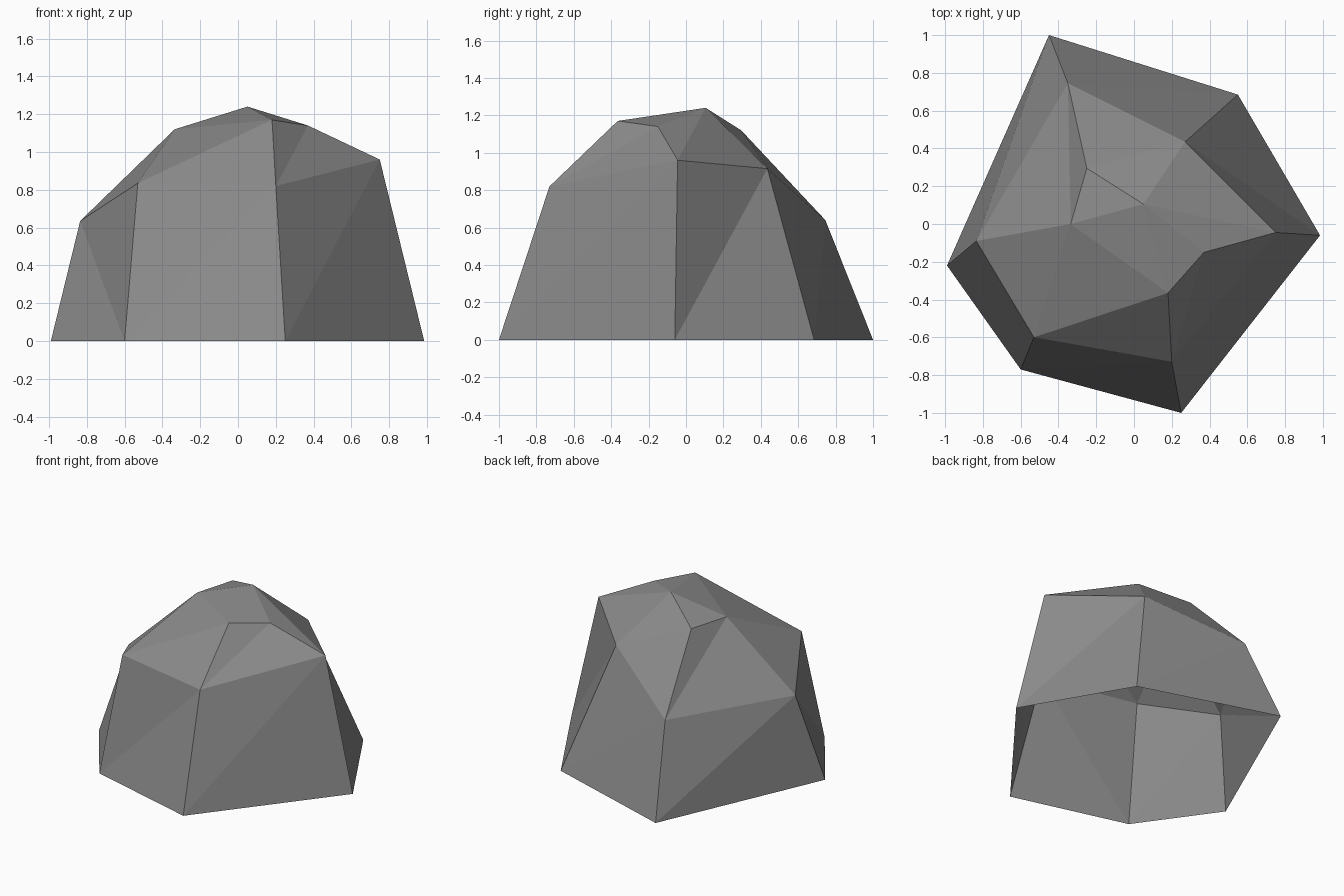
import bpy, bmesh

if "Cube" in bpy.data.objects:
    bpy.data.objects.remove(bpy.data.objects["Cube"])

# One flat stone colour
stone = bpy.data.materials.new("stone_grey")
stone.diffuse_color = (0.26, 0.26, 0.26, 1)
stone.use_nodes = True
stone.node_tree.nodes["Principled BSDF"].inputs["Base Color"].default_value = stone.diffuse_color

# Irregular six-sided rock: ground ring, shoulder ring and crown points,
# both rings counter-clockwise seen from above
ground = [(.25, -1, 0), (.985, -.06, 0), (.55, .685, 0),
          (-.45, 1, 0), (-.99, -.22, 0), (-.6, -.77, 0)]
shoulder = [(.2, -.73, .82), (.75, -.045, .96), (.27, .435, .915),
            (-.35, .745, .64), (-.835, -.09, .635), (-.53, -.6, .835)]
crown = [(-.25, .295, 1.12), (.05, .105, 1.24), (.37, -.15, 1.14),
         (.18, -.365, 1.17), (-.335, 0, 1.12)]

bm = bmesh.new()
g, s, c = ([bm.verts.new(p) for p in ring] for ring in (ground, shoulder, crown))

# Side walls, each split by a diagonal (the left one creases the other way)
for i in range(6):
    j = (i + 1) % 6
    if i == 4:
        tris = (g[i], g[j], s[i]), (g[j], s[j], s[i])
    else:
        tris = (g[i], g[j], s[j]), (g[i], s[j], s[i])
    for t in tris:
        bm.faces.new(t)

# Crown facets
d, r, b, a, f, e = s
p, q, n, m, t = c
for tri in [(d, r, n), (d, n, m), (r, q, n), (r, b, q), (b, p, q), (b, a, p),
            (a, t, p), (a, f, t), (f, e, t), (e, m, t), (e, d, m),
            (t, m, q), (m, n, q), (p, t, q)]:
    bm.faces.new(tri)

# The underside stays open
mesh = bpy.data.meshes.new("rock")
bm.to_mesh(mesh)
bm.free()
mesh.materials.append(stone)
rock = bpy.data.objects.new("rock", mesh)
bpy.context.collection.objects.link(rock)
